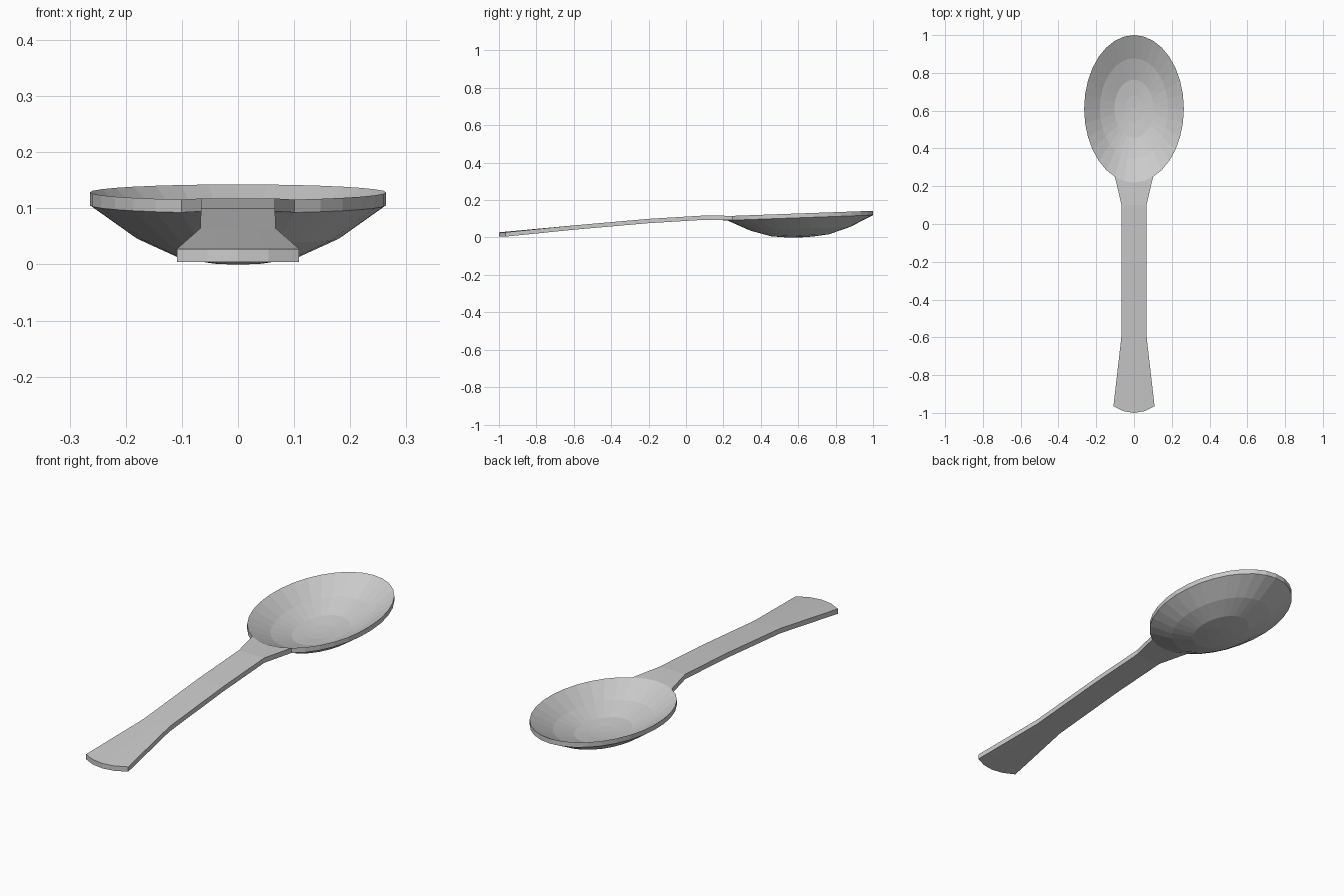
import bpy, bmesh, math
from mathutils import Vector

if "Cube" in bpy.data.objects:
    bpy.data.objects.remove(bpy.data.objects["Cube"])

SEG, RX, RY, CY, THICK = 32, 0.264, 0.39, 0.61, 0.023


def rim_z(y):
    # gently tilted plane holding the bowl rim
    return 0.115 + 0.036 * (y - 0.22)


bm = bmesh.new()

# Bowl: concentric oval rings (scale, depth below rim plane), first vertex at the handle end
rings = []
for scale, depth in [(1, 0), (0.685, 0.059), (0.395, 0.094), (0.18, 0.103)]:
    ring = []
    for i in range(SEG):
        a = -math.pi / 2 + math.tau * i / SEG
        y = CY + RY * scale * math.sin(a)
        ring.append(bm.verts.new((RX * scale * math.cos(a), y, rim_z(y) - depth)))
    rings.append(ring)
for outer, inner in zip(rings, rings[1:]):
    for i in range(SEG):
        j = (i + 1) % SEG
        bm.faces.new((outer[i], outer[j], inner[j], inner[i]))
centre = bm.verts.new((0, CY, rim_z(CY) - 0.1055))
for i in range(SEG):
    bm.faces.new((rings[-1][i], rings[-1][(i + 1) % SEG], centre))

# Handle: strips running from the bowl rim to the curved tip (y, half width, z, tip bow)
prev = [rings[0][i] for i in (-2, -1, 0, 1, 2)]
for y, half, z, bow in [(0.10, 0.066, 0.118, 0), (-0.20, 0.066, 0.100, 0),
                        (-0.60, 0.067, 0.065, 0), (-0.965, 0.109, 0.028, 0.035)]:
    row = [bm.verts.new((half * t, y - bow * (1 - t * t), z))
           for t in (-1, -0.5, 0, 0.5, 1)]
    for k in range(4):
        bm.faces.new((row[k], row[k + 1], prev[k + 1], prev[k]))
    prev = row

# Thickness: straight down
res = bmesh.ops.extrude_face_region(bm, geom=bm.faces[:], use_keep_orig=True)
low = [g for g in res["geom"] if isinstance(g, bmesh.types.BMVert)]
bmesh.ops.translate(bm, verts=low, vec=Vector((0, 0, -THICK)))
bmesh.ops.recalc_face_normals(bm, faces=bm.faces[:])

# Stand on the ground plane
drop = min(v.co.z for v in bm.verts)
bmesh.ops.translate(bm, verts=bm.verts[:], vec=Vector((0, 0, -drop)))

mesh = bpy.data.meshes.new("spoon")
bm.to_mesh(mesh)
bm.free()
bpy.context.collection.objects.link(bpy.data.objects.new("spoon", mesh))
